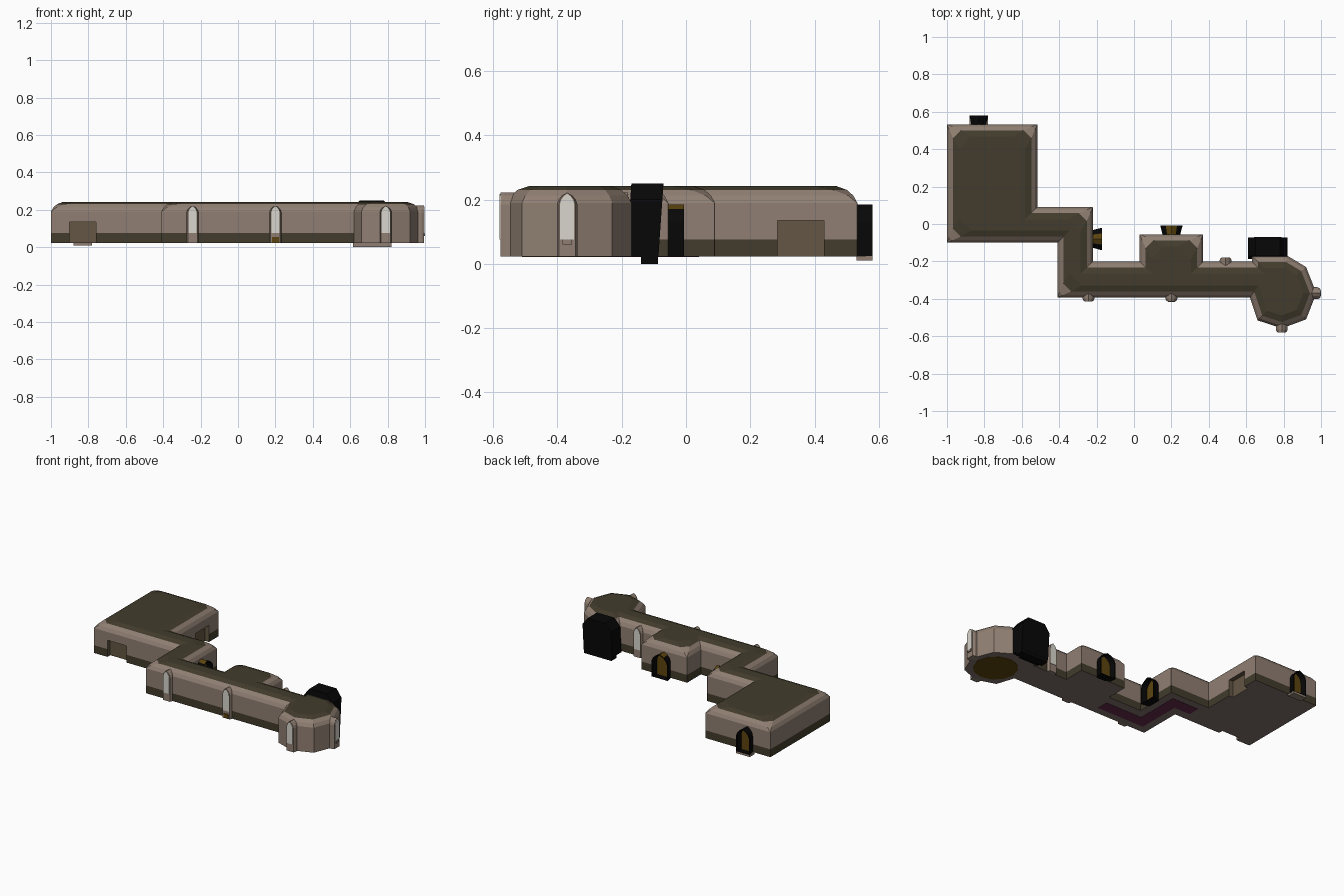
import bpy, bmesh, math
from mathutils import Vector

if "Cube" in bpy.data.objects:
    bpy.data.objects.remove(bpy.data.objects["Cube"])


def mat(name, r, g, b):
    lin = [((c / 255 + 0.055) / 1.055) ** 2.4 if c > 10 else c / 255 / 12.92 for c in (r, g, b)]
    m = bpy.data.materials.new(name)
    m.diffuse_color = (*lin, 1)
    m.use_nodes = True
    m.node_tree.nodes["Principled BSDF"].inputs["Base Color"].default_value = m.diffuse_color
    return m


MATS = [mat("stone wall", 144, 127, 114), mat("dark wood", 66, 60, 44), mat("floor stone", 128, 116, 108),
        mat("black iron", 7, 7, 7), mat("old gold", 92, 68, 14), mat("pale glass", 216, 214, 205),
        mat("purple carpet", 98, 42, 74), mat("hearth brown", 100, 86, 68)]
WALL, WOOD, FLOOR, BLACK, GOLD, GLASS, PURPLE, HEARTH = range(8)


def loft(name, rings, gaps, start, end):
    """Join equal-length rings of points; gaps/start/end are material indices."""
    bm = bmesh.new()
    vs = [[bm.verts.new(p) for p in r] for r in rings]
    n = len(rings[0])
    for k, m in enumerate(gaps):
        for i in range(n):
            j = (i + 1) % n
            bm.faces.new((vs[k][i], vs[k][j], vs[k + 1][j], vs[k + 1][i])).material_index = m
    bm.faces.new(vs[0][::-1]).material_index = start
    bm.faces.new(vs[-1]).material_index = end
    bmesh.ops.recalc_face_normals(bm, faces=bm.faces)
    me = bpy.data.meshes.new(name)
    bm.to_mesh(me)
    bm.free()
    for m in MATS:
        me.materials.append(m)
    ob = bpy.data.objects.new(name, me)
    bpy.context.collection.objects.link(ob)
    return ob


def slab(name, pts, z0, z1, m):
    return loft(name, [[(x, y, z) for x, y in pts] for z in (z0, z1)], [m], m, m)


def box(name, x0, x1, y0, y1, z0, z1, m):
    return slab(name, [(x0, y0), (x1, y0), (x1, y1), (x0, y1)], z0, z1, m)


def inset(pts, d, c):
    """Offset a counter-clockwise outline inwards, cutting square outer corners by c."""
    out = []
    for i, p in enumerate(pts):
        p, a, b = Vector(p), Vector(pts[i - 1]), Vector(pts[(i + 1) % len(pts)])
        e, f = (p - a).normalized(), (b - p).normalized()
        n1, n2 = Vector((-e.y, e.x)), Vector((-f.y, f.x))
        q = p + (n1 + n2) * d / (1 + n1.dot(n2))
        if e.cross(f) > 0.95 and p.x < 0.5:
            out += [q - e * c, q + f * c]
        else:
            out.append(q)
    return out


def arch(w, z0, zs, zt):
    """Pointed arch outline of half width w."""
    h = zt - zs
    right = [(w, z0), (w, zs), (w * 0.85, zs + h * 0.4), (w * 0.5, zs + h * 0.75)]
    return right + [(0, zt)] + [(-u, z) for u, z in reversed(right)]


def place(profile, x, y, ang, d, s=1.0):
    """Stand a (u, z) profile upright at distance d outwards along angle ang."""
    c, n = math.cos(math.radians(ang)), math.sin(math.radians(ang))
    return [(x + c * d - n * u * s, y + n * d + c * u * s, z) for u, z in profile]


# Rooms and corridors in one shell
outline = [(-1, -.1), (-.41, -.1), (-.41, -.393), (.62, -.393), (.66, -.515), (.79, -.558),
           (.92, -.51), (.975, -.37), (.92, -.23), (.82, -.17), (.63, -.17), (.63, -.2),
           (.37, -.2), (.37, -.055), (.03, -.055), (.03, -.2), (-.22, -.2), (-.22, .09),
           (-.517, .09), (-.517, .533), (-1, .533)]
levels = [(.023, 0, .001), (.075, 0, .001), (.19, 0, .001), (.212, .012, .016),
          (.23, .032, .042), (.242, .065, .065)]
rings = [[(p.x, p.y, z) for p in inset(outline, d, c)] for z, d, c in levels]
shell = loft("rooms_and_corridors", rings, [WOOD, WALL, WALL, WALL, WOOD], FLOOR, WOOD)
for f in shell.data.polygons:      # no wood skirting round the tower room
    if f.center.x > .615 and f.center.z < .1 and abs(f.normal.z) < .5:
        f.material_index = WALL

# Hearth recesses cut into the large room
for dims in [(-.9, -.76, -.15, -.07), (-.547, -.45, .285, .43)]:
    cutter = box("recess_cutter", *dims, -.05, .135, HEARTH)
    cutter.hide_render = True
    mod = shell.modifiers.new("recess", 'BOOLEAN')
    mod.operation, mod.solver, mod.object = 'DIFFERENCE', 'EXACT', cutter
    bpy.context.view_layer.objects.active = shell
    bpy.ops.object.modifier_apply(modifier=mod.name)
    bpy.data.objects.remove(cutter)

# Lancet windows in shallow bays
for x, y, ang in [(-.243, -.393, -90), (.2, -.393, -90), (.49, -.2, 90), (.79, -.558, -90), (.975, -.37, 0)]:
    bay, pane = arch(.032, .023, .185, .222), arch(.022, .075, .185, .218)
    loft("window_bay", [place(bay, x, y, ang, -.03), place(bay, x, y, ang, .006),
                        place(bay, x, y, ang, .019, .8)], [WALL, WALL], WALL, WALL)
    loft("window_pane", [place(pane, x, y, ang, .015), place(pane, x, y, ang, .022)],
         [GLASS], GLASS, GLASS)
box("tower_window_ledge", .99, 1.0, -.385, -.355, .06, .075, WALL)
box("gold_sill_plate", .182, .218, -.416, -.411, .025, .055, GOLD)

# Arched doors: thin black splayed frame, gold leaf set deep inside
for x, y, ang, w, crown in [(-.83, .533, 90, .05, False), (-.22, -.08, 0, .06, True), (.2, -.055, 90, .06, True)]:
    outer, inner = arch(w, .023, .13, .185), arch(w * .88, .027, .128, .178)
    door = loft("arched_door", [place(outer, x, y, ang, -.01, .75), place(outer, x, y, ang, .048),
                                place(inner, x, y, ang, .048), place(inner, x, y, ang, .012, .85)],
                [BLACK, BLACK, BLACK], BLACK, GOLD)
    if crown:
        for f in door.data.polygons:
            if f.normal.z > .75 and f.center.z > .1:
                f.material_index = GOLD
box("door_step", -.88, -.78, .53, .581, .01, .024, WALL)

# Large black portal leaning out behind the tower room
portal = [(.105, .023), (.105, .2), (.065, .25), (-.065, .25), (-.105, .2), (-.105, .023)]
lean = lambda d: [(x, y + (z - .25) * .07, z) for x, y, z in place(portal, .715, -.17, 90, d)]
loft("portal", [lean(0), lean(.1)], [BLACK], BLACK, BLACK)
step = box("portal_step", .615, .82, -.14, -.087, 0, .03, BLACK)
for f in step.data.polygons:       # stone riser towards the room
    if f.normal.y < -.5:
        f.material_index = WALL

# Carpet and round inlay in the floor
slab("corridor_carpet", [(0, -.34), (0, -.26), (-.275, -.26), (-.275, .04), (-.475, .04),
                         (-.475, -.04), (-.355, -.04), (-.355, -.34)], .0215, .025, PURPLE)
slab("tower_floor_inlay", [(.79 + .14 * math.cos(a * math.pi / 6), -.37 + .14 * math.sin(a * math.pi / 6))
                           for a in range(12)], .0215, .025, GOLD)
